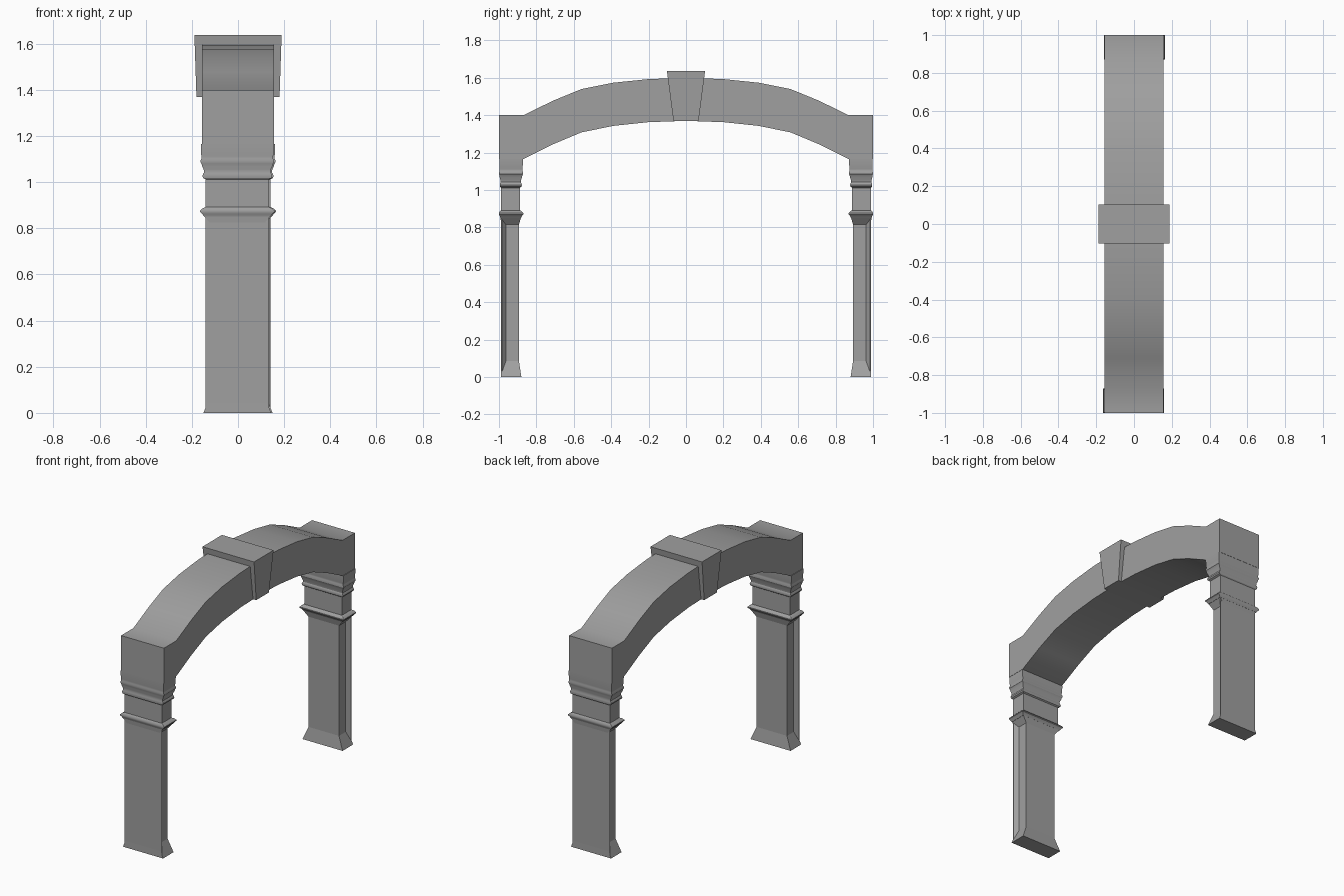
import bpy, bmesh, math

cube = bpy.data.objects.get("Cube")
if cube:
    bpy.data.objects.remove(cube, do_unlink=True)

stone = bpy.data.materials.new("grey_stone")
stone.use_nodes = True
COLOUR = (0.35, 0.35, 0.35, 1)
stone.diffuse_color = COLOUR
stone.node_tree.nodes["Principled BSDF"].inputs["Base Color"].default_value = COLOUR


def loft(name, rings, turn=0.0, smooth=True):
    """Skin a list of equal closed rings and cap both ends."""
    bm = bmesh.new()
    loops = [[bm.verts.new(p) for p in ring] for ring in rings]
    n = len(loops[0])
    for a, b in zip(loops, loops[1:]):
        for i in range(n):
            j = (i + 1) % n
            bm.faces.new((a[i], a[j], b[j], b[i]))
    bm.faces.new(loops[0])
    bm.faces.new(loops[-1])
    bmesh.ops.recalc_face_normals(bm, faces=bm.faces)
    mesh = bpy.data.meshes.new(name)
    bm.to_mesh(mesh)
    bm.free()
    obj = bpy.data.objects.new(name, mesh)
    bpy.context.collection.objects.link(obj)
    mesh.materials.append(stone)
    obj.rotation_euler.z = turn
    bpy.ops.object.select_all(action='DESELECT')
    obj.select_set(True)
    bpy.context.view_layer.objects.active = obj
    if smooth:
        bpy.ops.object.shade_smooth_by_angle(angle=math.radians(30))
    return obj


SHIFT = -0.003      # each post sits slightly to one side
HALF = 0.157        # half width of the arch


def rect(hx, y0, y1, z, x=0.0):
    return [(x - hx, y0, z), (x + hx, y0, z), (x + hx, y1, z), (x - hx, y1, z)]


def collar(z, d):
    """Rectangle around the post, pushed out by d."""
    return rect(0.137 + d, -0.989 - 0.45 * d, -0.888 + 0.75 * d, z, SHIFT)


def shaft_ring(z):
    """Wide outer plate bevelled back to a narrower pier."""
    half = [(0.137, -0.989), (0.137, -0.985), (0.112, -0.963), (0.112, -0.893)]
    pts = [(x, y) for x, y in half] + [(-x, y) for x, y in reversed(half)]
    return [(x + SHIFT, y, z) for x, y in pts]


# Capital mouldings from neck to springing block: height, projection
CAPITAL = [(0.885, 0), (1.012, 0), (1.018, 0.011), (1.027, 0.014), (1.036, 0.011),
           (1.042, 0.007), (1.056, 0.009), (1.068, 0.015), (1.08, 0.018),
           (1.085, 0.022), (1.095, 0.022), (1.102, 0.018), (1.112, 0.018),
           (1.12, 0.02), (1.165, 0.021)]
NECKING = [(0.852, 0.008), (0.862, 0.015), (0.87, 0.024), (0.876, 0.024),
           (0.886, 0.014), (0.892, 0)]

for side, turn in (("front", 0), ("back", math.pi)):
    loft(side + "_shaft", [shaft_ring(0.01), shaft_ring(0.86)], turn)
    loft(side + "_base", [rect(0.147, -0.99, -0.88, 0, SHIFT),
                          rect(0.112, -0.988, -0.893, 0.085, SHIFT)], turn)
    loft(side + "_shaft_flare", [rect(0.112, -0.988, -0.893, 0.815, SHIFT),
                                 rect(0.145, -0.992, -0.882, 0.854, SHIFT)], turn)
    loft(side + "_necking", [collar(z, d) for z, d in NECKING], turn)
    loft(side + "_capital", [collar(z, d) for z, d in CAPITAL], turn)

# Arch outline: one half is given and mirrored
curve = [(-0.87, 0), (-0.71, 0.08), (-0.56, 0.143), (-0.39, 0.178), (-0.2, 0.198), (0, 0.205)]
curve += [(-y, h) for y, h in reversed(curve[:-1])]
lower = [(-1, 1.165)] + [(y, 1.165 + h) for y, h in curve] + [(1, 1.165)]
upper = [(-1, 1.4)] + [(y, 1.4 + h * 0.976) for y, h in curve] + [(1, 1.4)]
outline = lower + upper[::-1]
loft("arch", [[(x, y, z) for y, z in outline] for x in (-HALF, HALF)])

# Keystone
loft("keystone", [rect(0.18, -0.067, 0.067, 1.368),
                  rect(0.189, -0.102, 0.102, 1.637)], smooth=False)
